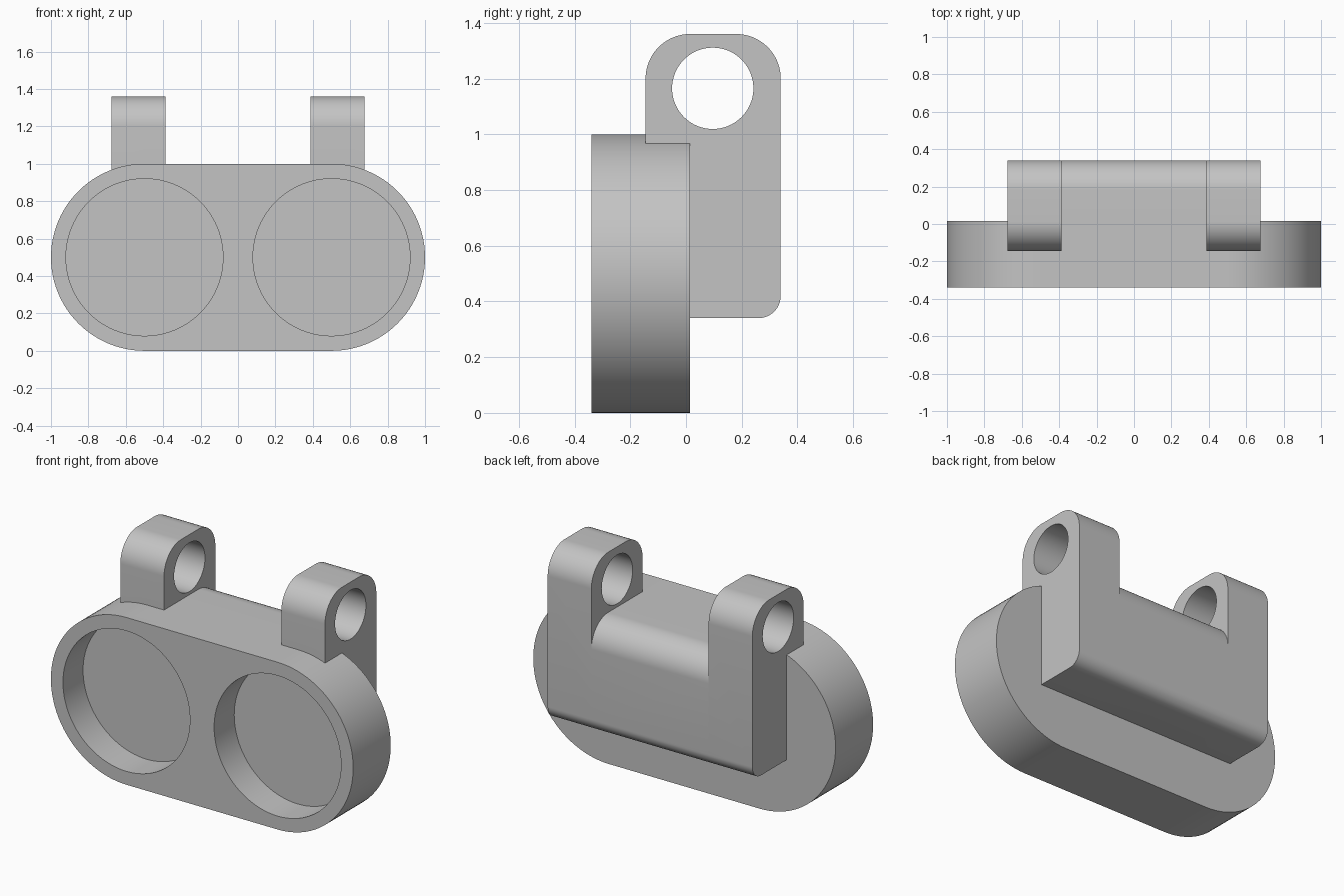
import bpy, bmesh, math

if "Cube" in bpy.data.objects:
    bpy.data.objects.remove(bpy.data.objects["Cube"])

grey = bpy.data.materials.new("mid_grey")
grey.diffuse_color = (0.55, 0.55, 0.55, 1)
grey.use_nodes = True
grey.node_tree.nodes["Principled BSDF"].inputs["Base Color"].default_value = grey.diffuse_color


def arc(cx, cy, r, start, end, n=24):
    """Points along an arc, angles in degrees."""
    return [(cx + r * math.cos(math.radians(start + (end - start) * i / n)),
             cy + r * math.sin(math.radians(start + (end - start) * i / n)))
            for i in range(n + 1)]


def prism(name, profile, axis, lo, hi):
    """Extrude an (x, z) profile along y, or a (y, z) profile along x."""
    place = (lambda p, d: (d, p[0], p[1])) if axis == "x" else (lambda p, d: (p[0], d, p[1]))
    bm = bmesh.new()
    face = bm.faces.new([bm.verts.new(place(p, lo)) for p in profile])
    top = bmesh.ops.extrude_face_region(bm, geom=[face])["geom"]
    step = (hi - lo, 0, 0) if axis == "x" else (0, hi - lo, 0)
    bmesh.ops.translate(bm, vec=step, verts=[v for v in top if isinstance(v, bmesh.types.BMVert)])
    bmesh.ops.recalc_face_normals(bm, faces=bm.faces)
    mesh = bpy.data.meshes.new(name)
    bm.to_mesh(mesh)
    bm.free()
    mesh.materials.append(grey)
    ob = bpy.data.objects.new(name, mesh)
    bpy.context.collection.objects.link(ob)
    return ob


def combine(target, other, operation):
    """Apply a boolean and remove the helper."""
    mod = target.modifiers.new("bool", "BOOLEAN")
    mod.operation, mod.solver, mod.object = operation, "EXACT", other
    bpy.context.view_layer.objects.active = target
    bpy.ops.object.modifier_apply(modifier=mod.name)
    bpy.data.objects.remove(other)


FRONT, BACK, PLATE_BACK = -0.34, 0.34, 0.015
BOTTOM, LUG_IN, LUG_OUT = 0.34, 0.388, 0.677

# Stadium-shaped plate
body = prism("double_cup_bracket",
             arc(0.5, 0.5, 0.5, -90, 90, 48) + arc(-0.5, 0.5, 0.5, 90, 270, 48),
             "y", FRONT, PLATE_BACK)

# Rear web with rounded upper and lower back edges
lower = arc(BACK - 0.08, BOTTOM + 0.08, 0.08, -90, 0, 12)
web = prism("web", [(0, BOTTOM)] + lower + arc(BACK - 0.16, 0.84, 0.16, 0, 90) + [(0, 1)],
            "x", -LUG_IN, LUG_IN)
combine(body, web, "UNION")

# Two lugs hooking over the plate
lug_profile = ([(0, BOTTOM)] + lower + arc(BACK - 0.16, 1.2, 0.16, 0, 90)
               + arc(0.015, 1.2, 0.16, 90, 180) + [(-0.145, 0.94), (0, 0.94)])
for lo, hi in ((-LUG_OUT, -LUG_IN), (LUG_IN, LUG_OUT)):
    combine(body, prism("lug", lug_profile, "x", lo, hi), "UNION")

# Pin hole through both lugs
combine(body, prism("pin_hole", arc(0.096, 1.165, 0.146, 0, 360, 64)[:-1], "x", -1, 1),
        "DIFFERENCE")

# Round blind pockets in the front
for x in (-0.5, 0.5):
    pocket = prism("pocket", arc(x, 0.5, 0.42, 0, 360, 96)[:-1], "y", -0.5, FRONT + 0.19)
    combine(body, pocket, "DIFFERENCE")

# Smooth rounds, sharp edges
bpy.ops.object.select_all(action="DESELECT")
body.select_set(True)
bpy.context.view_layer.objects.active = body
bpy.ops.object.shade_smooth_by_angle(angle=math.radians(30))
